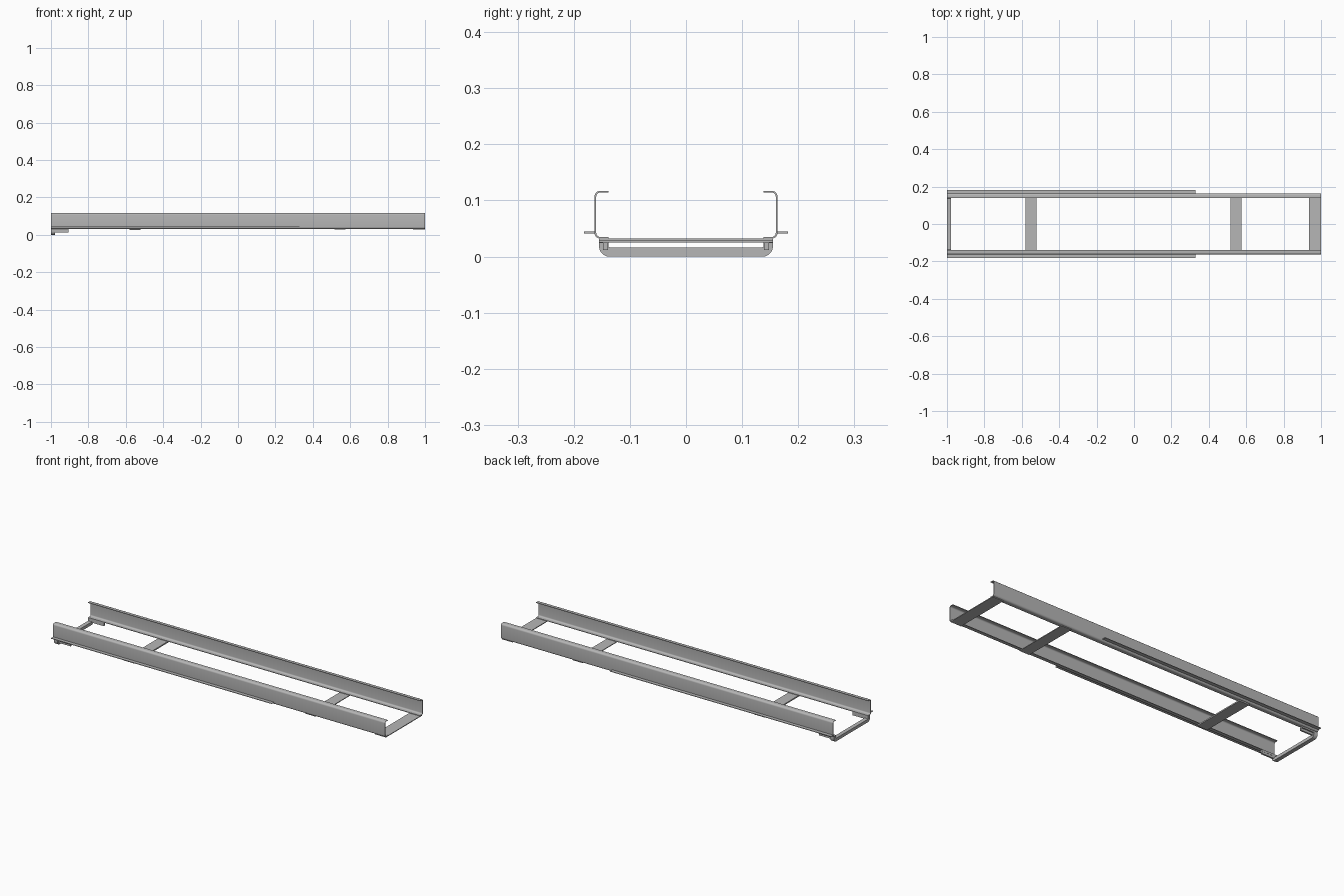
import bpy, bmesh
from math import radians
from mathutils import Vector

cube = bpy.data.objects.get("Cube")
if cube:
    bpy.data.objects.remove(cube, do_unlink=True)

steel = bpy.data.materials.new("grey steel")
steel.use_nodes = True
steel.diffuse_color = (0.47, 0.47, 0.47, 1)
steel.node_tree.nodes["Principled BSDF"].inputs["Base Color"].default_value = steel.diffuse_color


def rounded(points, radius, steps=5):
    """Round the inner corners of an open path in the yz plane."""
    pts = [Vector(p) for p in points]
    path = [pts[0]]
    for a, b, c in zip(pts, pts[1:], pts[2:]):
        start = b + (a - b).normalized() * radius
        end = b + (c - b).normalized() * radius
        centre = start + end - b
        for i in range(steps + 1):
            t = i / steps
            d = start.lerp(end, t) - centre
            path.append(centre + d.normalized() * radius)
    return path + [pts[-1]]


def thicken(path, thickness):
    """Turn an open path into a closed strip, growing to its left."""
    offset = []
    for i, p in enumerate(path):
        before = (p - path[i - 1]).normalized() if i else None
        after = (path[i + 1] - p).normalized() if i < len(path) - 1 else None
        before, after = before or after, after or before
        n = Vector((-before.y - after.y, before.x + after.x)).normalized()
        scale = thickness / n.dot(Vector((-before.y, before.x)))
        offset.append(p + n * scale)
    return path + offset[::-1]


def extrude(name, outline, x0, x1, mirror=False):
    """Sweep a yz outline along x, optionally mirrored across y."""
    bm = bmesh.new()
    face = bm.faces.new([bm.verts.new((x0, y, z)) for y, z in outline])
    swept = bmesh.ops.extrude_face_region(bm, geom=[face])["geom"]
    bmesh.ops.translate(bm, vec=(x1 - x0, 0, 0),
                        verts=[v for v in swept if isinstance(v, bmesh.types.BMVert)])
    bmesh.ops.recalc_face_normals(bm, faces=bm.faces)
    mesh = bpy.data.meshes.new(name)
    bm.to_mesh(mesh)
    bm.free()
    mesh.materials.append(steel)
    obj = bpy.data.objects.new(name, mesh)
    bpy.context.collection.objects.link(obj)
    bpy.ops.object.select_all(action="DESELECT")
    bpy.context.view_layer.objects.active = obj
    obj.select_set(True)
    bpy.ops.object.shade_smooth_by_angle(angle=radians(30))
    if mirror:
        mod = obj.modifiers.new("mirror", "MIRROR")
        mod.use_axis = (False, True, False)
    return obj


def box(y0, y1, z0, z1):
    return [(y0, z0), (y1, z0), (y1, z1), (y0, z1)]


# Long C-shaped side rails
channel = rounded([(0.138, 0.032), (0.163, 0.032), (0.163, 0.117), (0.138, 0.117)], 0.01)
extrude("side_rails", thicken(channel, 0.003), -1, 1, True)

# Narrow outer ledges
extrude("side_ledges", box(0.162, 0.182, 0.0415, 0.0445), -1, 0.33, True)

# Flat cross members under the rails
for name, x0, x1, z0 in (("rear_cross_plate", -0.58, -0.52, 0.025),
                         ("middle_cross_plate", 0.515, 0.575, 0.028),
                         ("end_cross_plate", 0.935, 1.0, 0.028)):
    extrude(name, box(-0.155, 0.155, z0, 0.032), x0, x1)

# Bent bar hanging below one end
bend = rounded([(-0.155, 0.026), (-0.155, 0), (0.155, 0), (0.155, 0.026)], 0.018)
extrude("hanging_bar", thicken(bend, 0.0165), -1, -0.978)

# Brackets joining the bar to the rails
extrude("bracket_pads", box(0.138, 0.155, 0.024, 0.032), -1, -0.905, True)
extrude("bracket_webs", box(0.139, 0.148, 0.012, 0.025), -0.98, -0.905, True)
